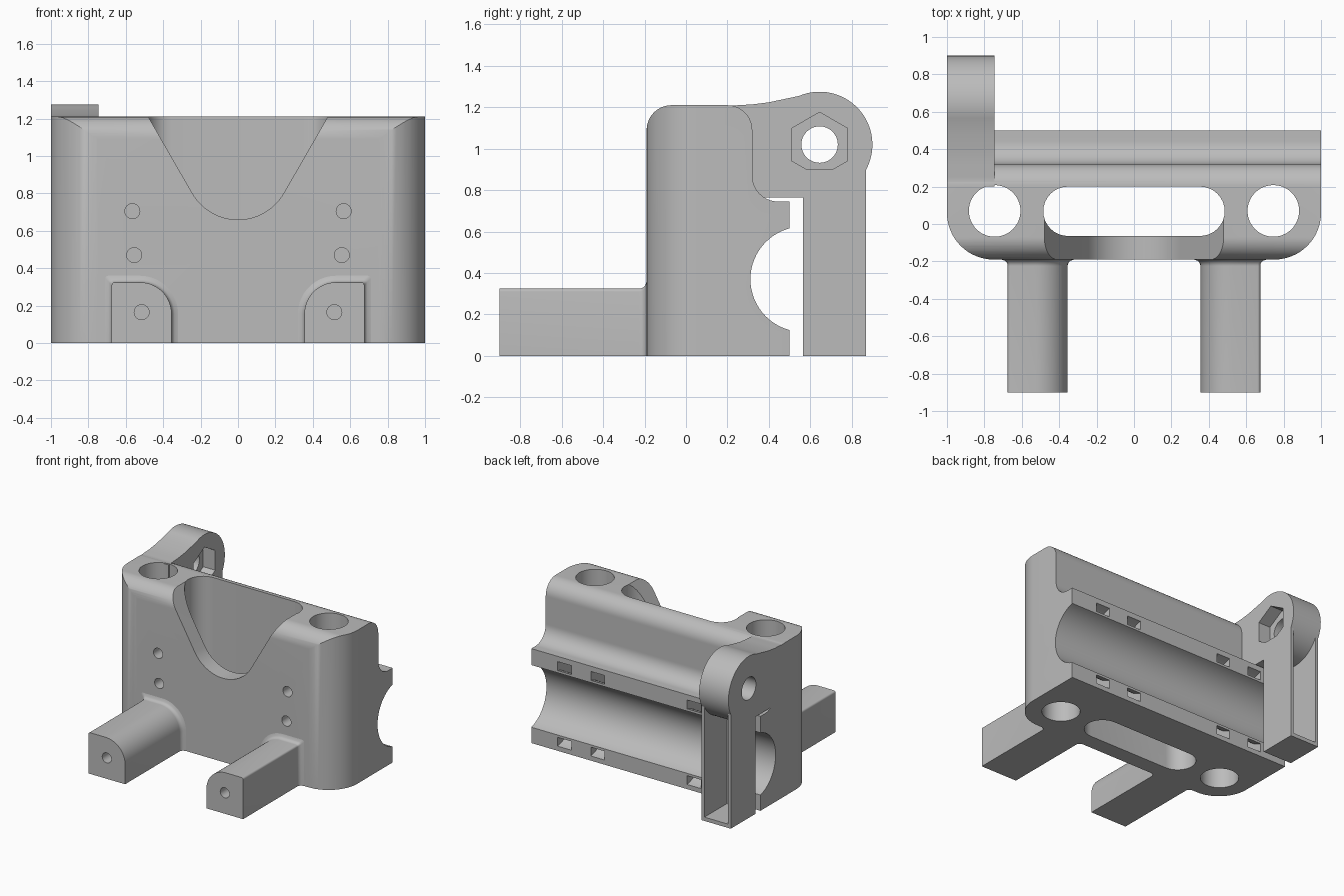
import bpy, bmesh
from math import sin, cos, radians, sqrt
from mathutils import Vector

if "Cube" in bpy.data.objects:
    bpy.data.objects.remove(bpy.data.objects["Cube"], do_unlink=True)

grey = bpy.data.materials.new("light_grey")
grey.use_nodes = True
grey.diffuse_color = (0.5, 0.5, 0.5, 1)
grey.node_tree.nodes["Principled BSDF"].inputs["Base Color"].default_value = (0.5, 0.5, 0.5, 1)


def arc(cx, cy, r, start, end, n=16):
    angles = [radians(start + (end - start) * i / n) for i in range(n + 1)]
    return [(cx + r * cos(a), cy + r * sin(a)) for a in angles]


def circle(cx, cy, r, n=48, turn=0):
    return arc(cx, cy, r, turn, turn + 360, n)[:-1]


def place(p, axis, d):
    """Put a 2D outline point on a plane across the given axis."""
    u, v = p
    return Vector({"x": (d, u, v), "y": (u, d, v), "z": (u, v, d)}[axis])


def loft(name, rings):
    """Skin a list of equal-length 3D rings and cap both ends."""
    bm = bmesh.new()
    rows = [[bm.verts.new(p) for p in ring] for ring in rings]
    n = len(rows[0])
    for a, b in zip(rows, rows[1:]):
        for i in range(n):
            j = (i + 1) % n
            bm.faces.new((a[i], a[j], b[j], b[i]))
    bm.faces.new(rows[0])
    bm.faces.new(rows[-1])
    bmesh.ops.recalc_face_normals(bm, faces=bm.faces)
    mesh = bpy.data.meshes.new(name)
    bm.to_mesh(mesh)
    bm.free()
    mesh.materials.append(grey)
    ob = bpy.data.objects.new(name, mesh)
    bpy.context.collection.objects.link(ob)
    return ob


def prism(name, outline, axis, a, b):
    return loft(name, [[place(p, axis, d) for p in outline] for d in (a, b)])


def combine(ob, tool, operation):
    mod = ob.modifiers.new("combine", "BOOLEAN")
    mod.operation, mod.solver, mod.object = operation, "EXACT", tool
    bpy.context.view_layer.objects.active = ob
    bpy.ops.object.modifier_apply(modifier=mod.name)
    bpy.data.objects.remove(tool, do_unlink=True)


def cut(ob, outline, axis, a, b):
    combine(ob, prism("cutter", outline, axis, a, b), "DIFFERENCE")


# Body: side profile limited by a footprint with rounded front corners
profile = ([(-0.19, 0)] + arc(-0.07, 1.09, 0.12, 180, 90) + arc(0.2, 1.09, 0.12, 90, 0)
           + arc(0.445, 0.87, 0.125, 180, 270) + [(0.5, 0.745), (0.5, 0)])
body = prism("body", profile, "x", -1.1, 1.1)
footprint = ([(1, 0.7), (-1, 0.7)] + arc(-0.75, 0.06, 0.25, 180, 270)
             + arc(0.75, 0.06, 0.25, 270, 360))
combine(body, prism("footprint", footprint, "z", -0.1, 1.4), "INTERSECT")

# Pivot arm with round end, through hole and nut recess
PY, PZ, PR = 0.645, 1.02, 0.255
arm_profile = ([(0.2, 0.765), (0.2, 1.205), (0.25, 1.21), (0.32, 1.214), (0.4, 1.224), (0.48, 1.241)]
               + arc(PY, PZ, PR, 113, -90, 40))
arm = prism("pivot_arm", arm_profile, "x", -1, -0.745)
cut(arm, circle(PY, PZ, 0.088), "x", -1.2, -0.5)
cut(arm, circle(PY, PZ, 0.156, 6, 90), "x", -0.85, -0.5)

# Upright rod holes and the long central slot
for side in (-1, 1):
    cut(body, circle(side * 0.745, 0.07, 0.138), "z", -0.2, 1.4)
slot = arc(0.353, 0.068, 0.132, -90, 90) + arc(-0.353, 0.068, 0.132, 90, 270)
cut(body, slot, "z", -0.2, 1.4)

# V-shaped window with rounded bottom in the front wall
window = [(0.595, 1.41), (-0.595, 1.41)] + arc(0, 0.942, 0.282, 210, 330, 32)
cut(body, window, "y", -0.4, 0.05)

# Bearing groove along the back, with curved tie slots around it
GY, GZ = 0.565, 0.37
cut(body, circle(GY, GZ, 0.254, 64), "x", -1.3, 1.3)
tie = arc(GY, GZ, 0.34, 70, 290, 40) + arc(GY, GZ, 0.272, 290, 70, 40)
for x in (-0.71, -0.42, 0.42, 0.71):
    cut(body, tie, "x", x - 0.06, x + 0.06)

# Small screw holes in the front wall
for side in (-1, 1):
    for x, z in ((0.565, 0.705), (0.555, 0.47)):
        cut(body, circle(side * x, z, 0.04, 24), "y", -0.4, -0.03)

# Join the arm to the body
combine(body, arm, "UNION")
parts = [body]


# Front legs: rounded inner shoulder, flared where they meet the body
def leg_outline(o, side):
    x0, x1, top, r = 0.355 - o, 0.675 + o, 0.325 + o, 0.17 + o
    pts = ([(x0, 0)] + arc(x0 + r, top - r, r, 180, 90)
           + arc(x1 - 0.015, top - 0.015, 0.015, 90, 0, 4) + [(x1, 0)])
    return [(side * x, z) for x, z in pts]


FLARE = 0.035
for side, name in ((1, "left_leg"), (-1, "right_leg")):
    stations = [(-0.9, 0)]
    for i in range(7):
        t = FLARE * (1 - i / 6)
        stations.append((-0.19 - t, FLARE - sqrt(max(0, FLARE ** 2 - (FLARE - t) ** 2))))
    stations.append((-0.185, FLARE))
    leg = loft(name, [[place(p, "y", y) for p in leg_outline(o, side)] for y, o in stations])
    cut(leg, circle(side * 0.515, 0.165, 0.04, 24), "y", -1, -0.3)
    parts.append(leg)

# Thin-walled upright under the arm, open at the back
upright = prism("arm_support", [(0.565, 0), (0.87, 0), (0.87, 0.9), (0.565, 0.9)], "x", -1, -0.745)
cut(upright, [(-0.975, 0.03), (-0.77, 0.03), (-0.77, 1), (-0.975, 1)], "y", 0.59, 1)
parts.append(upright)

# Smooth curved walls, keep real edges sharp
bpy.ops.object.select_all(action="DESELECT")
for part in parts:
    part.select_set(True)
bpy.context.view_layer.objects.active = body
bpy.ops.object.shade_smooth_by_angle(angle=radians(30))
